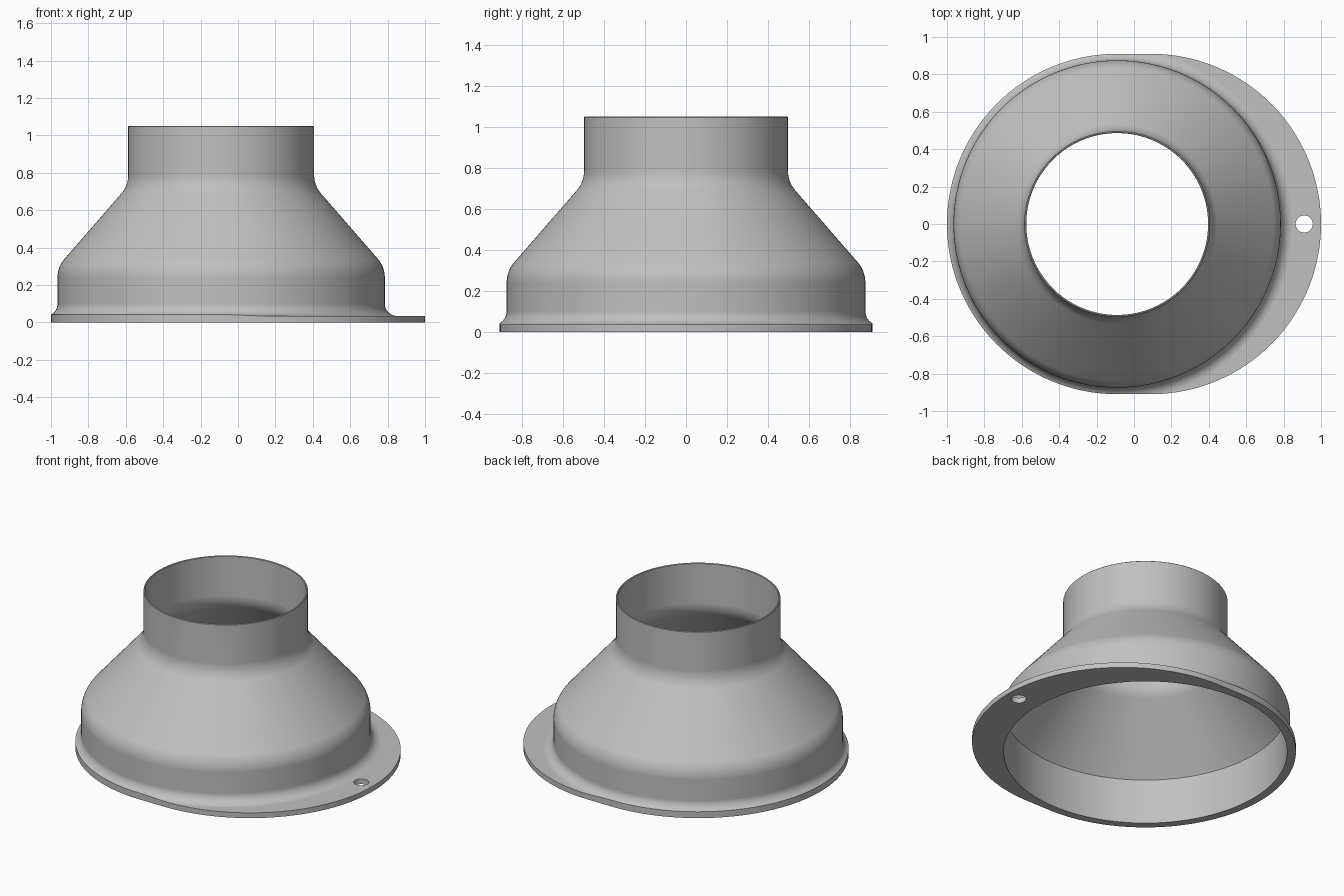
import bpy, bmesh
from math import sin, cos, acos, sqrt, pi, tau
from mathutils import Vector

cube = bpy.data.objects.get("Cube")
if cube:
    bpy.data.objects.remove(cube)

SEGMENTS = 144
AXIS_X = -0.09          # the funnel sits off centre on its flange
EDGE_R = 0.91           # radius of both flange ends
SPAN = 0.18             # distance between the flange end centres
PLATE = 0.035           # flange thickness
WALL_R, FILLET = 0.875, 0.065


def rounded(before, corner, after, radius, steps=8):
    """Arc of (radius, height) points replacing a profile corner."""
    c = Vector(corner)
    u = (Vector(before) - c).normalized()
    v = (Vector(after) - c).normalized()
    half = u.angle(v) / 2
    mid = (u + v).normalized()
    centre = c + mid * radius / sin(half)
    sweep = pi / 2 - half
    side = (u - v).normalized()
    angles = [sweep * (1 - 2 * i / steps) for i in range(steps + 1)]
    return [tuple(centre - mid * radius * cos(a) + side * radius * sin(a))
            for a in angles]


def flange_reach(t):
    """Distance from the funnel axis to the oblong flange edge."""
    c, s = cos(t), abs(sin(t))
    if c <= 0:
        return EDGE_R
    if s > 0 and EDGE_R * c / s <= SPAN:
        return EDGE_R / s
    return SPAN * c + sqrt(EDGE_R ** 2 - (SPAN * s) ** 2)


# Wall profile, up the inside and down the outside
in_base, in_hip, in_neck, in_top = (0.857, 0), (0.857, 0.3), (0.486, 0.725), (0.486, 1.05)
hip, neck, top = (WALL_R, 0.297), (0.497, 0.732), (0.497, 1.05)
foot = (WALL_R, PLATE + FILLET)
wall = [in_base, in_hip]
wall += rounded(in_hip, in_neck, in_top, 0.16)
wall += [(0.486, 1.047), (0.489, 1.05), (0.494, 1.05), (0.497, 1.047)]
wall += rounded(top, neck, hip, 0.15)
wall += rounded(neck, hip, foot, 0.15)


def section(t):
    """Full closed section at one angle, its foot fillet cut by the flange edge."""
    d = flange_reach(t)
    fillet_centre = WALL_R + FILLET
    end = acos(min(1, max(0, (fillet_centre - d) / FILLET)))
    arc = [(fillet_centre - FILLET * cos(end * i / 8),
            PLATE + FILLET - FILLET * sin(end * i / 8)) for i in range(9)]
    return wall + arc + [(d, arc[-1][1]), (d, 0)]


# Funnel and flange in one shell
bm = bmesh.new()
rings = []
for i in range(SEGMENTS):
    t = tau * i / SEGMENTS
    rings.append([bm.verts.new((AXIS_X + r * cos(t), r * sin(t), z))
                  for r, z in section(t)])
count = len(rings[0])
for i, ring in enumerate(rings):
    following = rings[(i + 1) % SEGMENTS]
    for j in range(count):
        k = (j + 1) % count
        bm.faces.new((ring[j], ring[k], following[k], following[j]))
bmesh.ops.remove_doubles(bm, verts=bm.verts, dist=1e-5)
bmesh.ops.recalc_face_normals(bm, faces=bm.faces)
mesh = bpy.data.meshes.new("flanged_reducer")
bm.to_mesh(mesh)
bm.free()
reducer = bpy.data.objects.new("flanged_reducer", mesh)
bpy.context.collection.objects.link(reducer)

# Plain grey metal
metal = bpy.data.materials.new("grey_metal")
metal.use_nodes = True
grey = (0.53, 0.53, 0.53, 1)
metal.diffuse_color = grey
metal.node_tree.nodes["Principled BSDF"].inputs["Base Color"].default_value = grey
mesh.materials.append(metal)

# Screw hole in the wide side of the flange
bpy.ops.mesh.primitive_cylinder_add(vertices=40, radius=0.046, depth=0.2,
                                    location=(0.91, 0, 0))
cutter = bpy.context.object
cutter.name = "screw_hole_cutter"
cutter.hide_render = True
cutter.data.materials.append(metal)
bpy.ops.object.select_all(action="DESELECT")
reducer.select_set(True)
bpy.context.view_layer.objects.active = reducer
cut = reducer.modifiers.new("screw_hole", "BOOLEAN")
cut.operation = "DIFFERENCE"
cut.solver = "EXACT"
cut.object = cutter
bpy.ops.object.modifier_apply(modifier=cut.name)
bpy.data.objects.remove(cutter)

# Smooth shading with crisp rims
bpy.ops.object.shade_smooth_by_angle(angle=pi / 6)
weighted = reducer.modifiers.new("even_shading", "WEIGHTED_NORMAL")
weighted.keep_sharp = True
